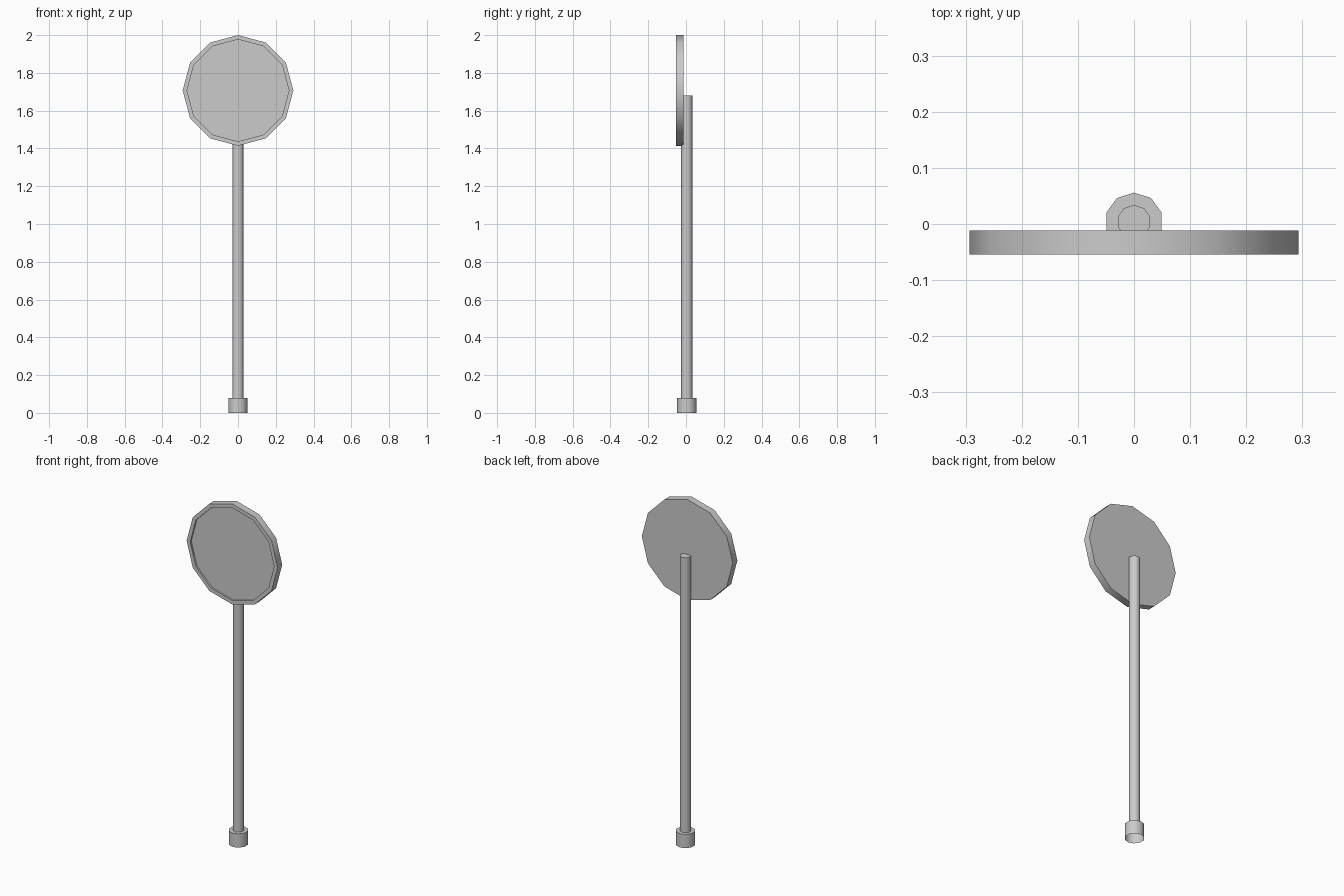
import bpy
import bmesh
import math
from mathutils import Matrix

cube = bpy.data.objects.get("Cube")
if cube:
    bpy.data.objects.remove(cube, do_unlink=True)

GREY = (0.6, 0.6, 0.6, 1.0)
grey = bpy.data.materials.new("light grey")
grey.use_nodes = True
grey.diffuse_color = GREY
grey.node_tree.nodes["Principled BSDF"].inputs["Base Color"].default_value = GREY

POST_Y = 0.004


def lathe(name, profile, sides, matrix):
    """Spin (radius, height) points about z; radius 0 closes the end with one face."""
    bm = bmesh.new()
    rings = []
    for radius, height in profile:
        ring = []
        for i in range(sides):
            a = math.tau * i / sides + math.pi / 2
            ring.append(bm.verts.new((radius * math.cos(a), radius * math.sin(a), height)))
        rings.append(ring)
    for low, high in zip(rings, rings[1:]):
        for i in range(sides):
            j = (i + 1) % sides
            bm.faces.new((low[i], low[j], high[j], high[i]))
    # Merging the zero-radius rings makes a point at the axis
    bmesh.ops.remove_doubles(bm, verts=bm.verts, dist=1e-5)
    bmesh.ops.transform(bm, matrix=matrix, verts=bm.verts)
    mesh = bpy.data.meshes.new(name)
    bm.to_mesh(mesh)
    bm.free()
    mesh.materials.append(grey)
    obj = bpy.data.objects.new(name, mesh)
    bpy.context.collection.objects.link(obj)
    bpy.ops.object.select_all(action='DESELECT')
    obj.select_set(True)
    bpy.context.view_layer.objects.active = obj
    bpy.ops.object.shade_smooth_by_angle(angle=math.radians(40))
    return obj


upright = Matrix.Translation((0, POST_Y, 0))

# Collar at the foot, open underneath
lathe("base_collar", [(0.052, 0), (0.052, 0.08), (0, 0.08)], 10, upright)

# Post
lathe("post", [(0.03, 0.08), (0.03, 1.68), (0, 1.68)], 10, upright)

# Round sign plate with a raised rim on its front
facing_front = Matrix.Translation((0, -0.012, 1.707)) @ Matrix.Rotation(math.pi / 2, 4, 'X')
lathe("sign_plate",
      [(0, 0), (0.293, 0), (0.293, 0.042), (0.27, 0.042), (0.27, 0.032), (0, 0.032)],
      12, facing_front)
